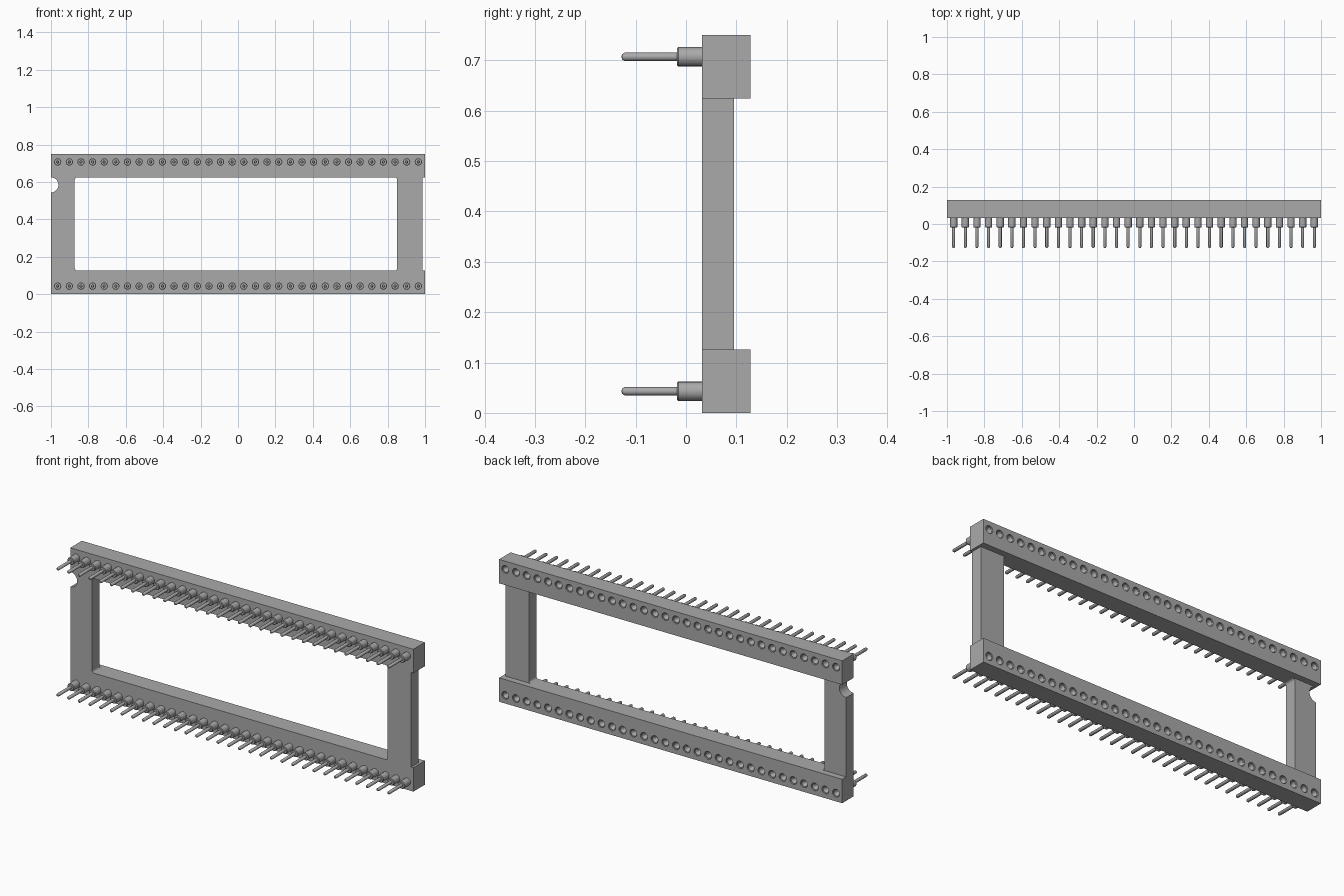
import bpy, bmesh, math
from mathutils import Matrix

cube = bpy.data.objects.get("Cube")
if cube:
    bpy.data.objects.remove(cube, do_unlink=True)

grey = bpy.data.materials.new("plain grey")
grey.use_nodes = True
COLOUR = (0.4, 0.4, 0.4, 1)
grey.diffuse_color = COLOUR
grey.node_tree.nodes["Principled BSDF"].inputs["Base Color"].default_value = COLOUR

HEIGHT, RAIL = 0.75, 0.126
FRONT, BACK, BAR_BACK = 0.032, 0.128, 0.095
PINS, PITCH = 32, 0.0622
FIRST_X = -PITCH * (PINS - 1) / 2
ROW_Z = 0.043


def finish(name, bm):
    bmesh.ops.recalc_face_normals(bm, faces=bm.faces)
    mesh = bpy.data.meshes.new(name)
    bm.to_mesh(mesh)
    bm.free()
    mesh.materials.append(grey)
    obj = bpy.data.objects.new(name, mesh)
    bpy.context.collection.objects.link(obj)
    return obj


def extrude_profile(name, points, y0, y1):
    """Outline in x and z, given depth along y."""
    bm = bmesh.new()
    face = bm.faces.new([bm.verts.new((x, y0, z)) for x, z in points])
    out = bmesh.ops.extrude_face_region(bm, geom=[face])
    verts = [v for v in out["geom"] if isinstance(v, bmesh.types.BMVert)]
    bmesh.ops.translate(bm, verts=verts, vec=(0, y1 - y0, 0))
    return finish(name, bm)


def lathe(name, profile, z, sides=16):
    """Radius and y profile turned about the y axis, at the first pin."""
    bm = bmesh.new()
    verts = [bm.verts.new((r, y, 0)) for r, y in profile]
    edges = [bm.edges.new(pair) for pair in zip(verts, verts[1:])]
    bmesh.ops.spin(bm, geom=verts + edges, cent=(0, 0, 0), axis=(0, 1, 0),
                   angle=math.tau, steps=sides)
    bmesh.ops.remove_doubles(bm, verts=bm.verts, dist=0.0001)
    bm.transform(Matrix.Translation((FIRST_X, 0, z)))
    return finish(name, bm)


def repeat_row(obj):
    mod = obj.modifiers.new("row", "ARRAY")
    mod.count = PINS
    mod.use_relative_offset = False
    mod.use_constant_offset = True
    mod.constant_offset_displace = (PITCH, 0, 0)


def arc(cx, cz, r, start, end, steps):
    return [(cx + r * math.cos(math.radians(start + (end - start) * i / steps)),
             cz + r * math.sin(math.radians(start + (end - start) * i / steps)))
            for i in range(steps + 1)]


# Contact: rounded pin, collar, and a funnel mouth in the back
PIN = [(0, -0.128), (0.005, -0.127), (0.0083, -0.122), (0.0083, -0.018),
       (0.017, -0.018), (0.0193, -0.015), (0.0193, 0.122), (0.017, 0.122),
       (0.009, 0.105), (0.009, 0.06), (0, 0.06)]
HOLE = [(0, 0.05), (0.0205, 0.05), (0.0205, 0.14), (0, 0.14)]

for label, base, pin_z in (("lower", 0, ROW_Z),
                           ("upper", HEIGHT - RAIL, HEIGHT - ROW_Z)):
    # Long rail with a row of round sockets
    top = base + RAIL
    rail = extrude_profile(label + "_rail",
                           [(-1, base), (1, base), (1, top), (-1, top)], FRONT, BACK)
    cutter = lathe(label + "_hole_cutter", HOLE, pin_z)
    repeat_row(cutter)
    cutter.hide_render = True
    cutter.hide_viewport = True
    cut = rail.modifiers.new("sockets", "BOOLEAN")
    cut.operation = "DIFFERENCE"
    cut.solver = "EXACT"
    cut.object = cutter

    # Row of turned contacts
    pins = lathe(label + "_contact_pins", PIN, pin_z)
    repeat_row(pins)
    bpy.ops.object.select_all(action="DESELECT")
    pins.select_set(True)
    bpy.context.view_layer.objects.active = pins
    bpy.ops.object.shade_smooth_by_angle(angle=math.radians(35))

# End bars with filleted window corners, notch on the right end
LOW, HIGH, F = RAIL, HEIGHT - RAIL, 0.012


def inner_edge(x, side):
    """Window edge from bottom to top, window lying towards side."""
    turn = 180 if side > 0 else 0
    bend = -90 if side > 0 else 90
    cx = x + side * F
    return (arc(cx, LOW + F, F, 270, 270 + bend, 4)
            + arc(cx, HIGH - F, F, turn, turn + bend, 4))


notch = arc(-1, 0.584, 0.04, 90, -90, 16)
extrude_profile("notched_end_bar",
                [(-1, LOW)] + inner_edge(-0.873, 1) + [(-1, HIGH)] + notch,
                FRONT, BAR_BACK)
extrude_profile("plain_end_bar",
                [(0.987, LOW)] + inner_edge(0.85, -1) + [(0.987, HIGH)],
                FRONT, BAR_BACK)
